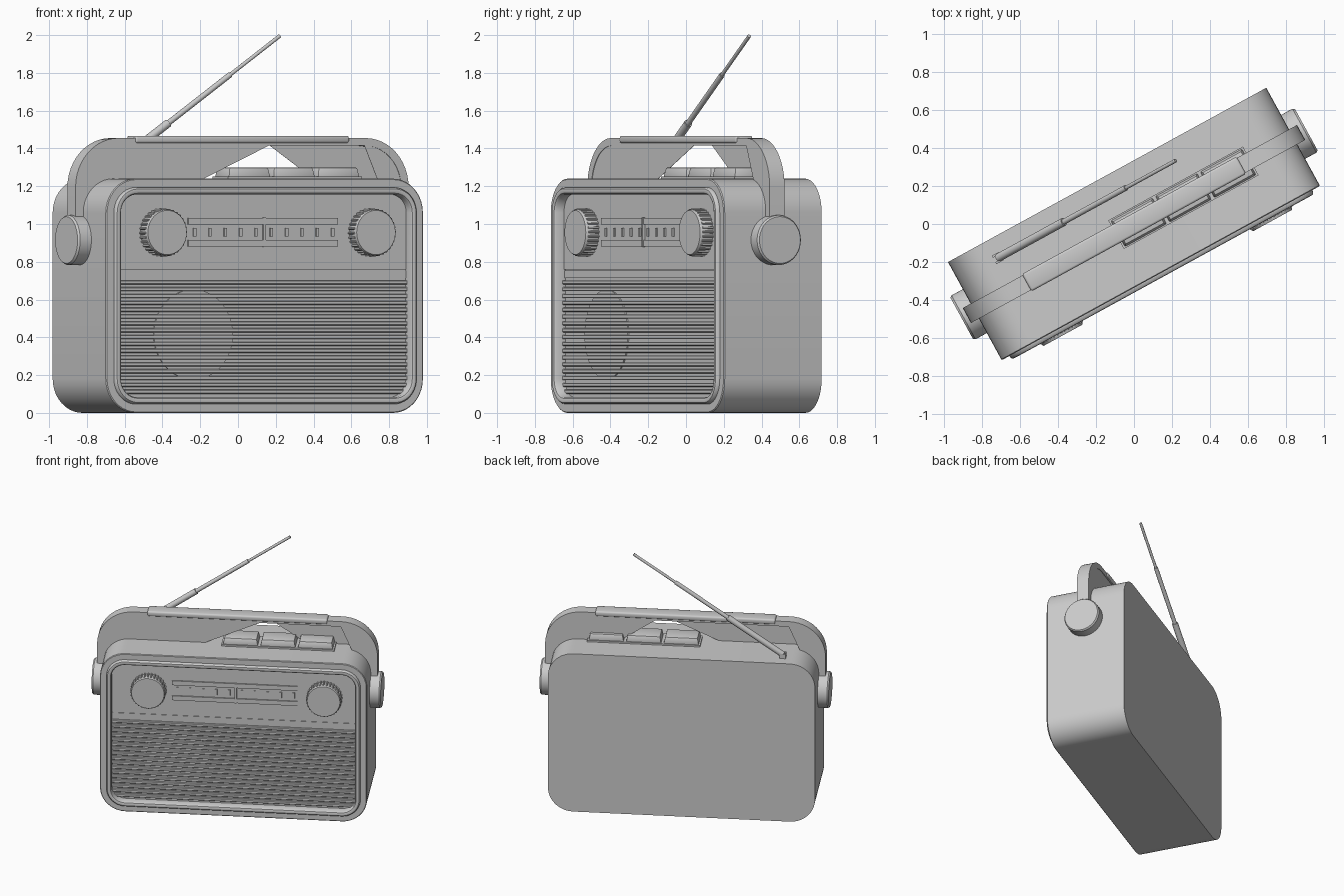
import bpy, bmesh
from math import pi, sin, cos, radians, atan2
from mathutils import Vector, Matrix

if "Cube" in bpy.data.objects:
    bpy.data.objects.remove(bpy.data.objects["Cube"])

TURN = radians(28.7)   # whole radio is turned about z; parts are built square-on


def finish(name, bm, smooth=True, recalc=True):
    if recalc:
        bmesh.ops.recalc_face_normals(bm, faces=bm.faces[:])
    me = bpy.data.meshes.new(name)
    bm.to_mesh(me)
    bm.free()
    ob = bpy.data.objects.new(name, me)
    bpy.context.collection.objects.link(ob)
    ob.rotation_euler.z = TURN
    if smooth:
        bpy.ops.object.select_all(action='DESELECT')
        ob.select_set(True)
        bpy.context.view_layer.objects.active = ob
        bpy.ops.object.shade_smooth_by_angle(angle=radians(35))
    return ob


def box(name, x0, x1, y0, y1, z0, z1, bevel=0.0, seg=2, taper=0.0):
    bm = bmesh.new()
    bmesh.ops.create_cube(bm, size=1)
    for v in bm.verts:
        t = taper if v.co.z > 0 else 0
        v.co = Vector(((x0 + x1) / 2 + v.co.x * (x1 - x0 - 2 * t),
                       (y0 + y1) / 2 + v.co.y * (y1 - y0 - 2 * t),
                       (z0 + z1) / 2 + v.co.z * (z1 - z0)))
    if bevel:
        bmesh.ops.bevel(bm, geom=bm.edges[:], offset=bevel, segments=seg,
                        profile=0.5, affect='EDGES')
    return finish(name, bm, bool(bevel))


def skin(name, loops, close=True):
    """Bridge equal-length loops of points and cap both ends."""
    bm = bmesh.new()
    rows = [[bm.verts.new(p) for p in lp] for lp in loops]
    n = len(rows[0])
    for a, b in zip(rows, rows[1:]):
        for i in range(n):
            j = (i + 1) % n
            bm.faces.new((a[i], a[j], b[j], b[i]))
    if close:
        bm.faces.new(rows[0])
        bm.faces.new(rows[-1])
    return finish(name, bm)


def ring(c, r, axis, at, n=48, teeth=0):
    pts = []
    for i in range(n):
        a = 2 * pi * i / n
        q = r - (0.01 if teeth and i % 4 > 1 else 0)
        p, s = q * cos(a), q * sin(a)
        pts.append((c[0] + p, at, c[1] + s) if axis == 'y' else (at, c[0] + p, c[1] + s))
    return pts


def turned(name, c, axis, steps, n=48):
    return skin(name, [ring(c, r, axis, at, n) for r, at in steps])


# ---- cabinet: rounded box with raised bezel and recessed front
W, H, R = 0.957, 1.24, 0.18


def rounded(inset, y, k=10):
    r, pts = R - inset, []
    for q, (sx, sz) in enumerate([(1, 1), (-1, 1), (-1, -1), (1, -1)]):
        for i in range(k + 1):
            a = pi / 2 * (q + i / k)
            pts.append((sx * (W - R) + r * cos(a), y, H / 2 + sz * (H / 2 - R) + r * sin(a)))
    return pts


skin("cabinet", [rounded(i, y) for i, y in [
    (0, .295), (0, -.29), (.005, -.295), (.046, -.295), (.048, -.308), (.055, -.316),
    (.066, -.318), (.077, -.314), (.083, -.305), (.083, -.25)]])

# ---- front panel, grille slats and speaker
box("dial_panel", -.885, .885, -.258, -.245, .76, 1.168)
box("grille_top_rail", -.875, .875, -.254, -.245, .715, .755)
for i in range(17):
    z = .112 + i * .0362
    half = .88 if i else .86
    box(f"grille_slat_{i + 1}", -half, half, -.268, -.245, z - .011, z + .011, .004, 1)
turned("speaker_disc", (-.41, .415), 'y', [(.238, -.245), (.238, -.258)], 64)

# ---- tuning dial
for n, z in (("upper", 1.015), ("lower", .897)):
    box(f"scale_bar_{n}", -.445, .456, -.268, -.255, z - .017, z + .017)
for i in range(10):
    x = -.405 + i * .0925
    box(f"scale_tick_{i + 1}", x - .008, x + .008, -.266, -.255, .935, .98)
box("dial_pointer", .006, .02, -.272, -.255, .878, 1.034)

# ---- fluted knobs
for n, x in (("left", -.61), ("right", .65)):
    c = (x, .955)
    skin(f"{n}_knob_grip", [ring(c, .127, 'y', y, 128, 1) for y in (-.25, -.322)])
    turned(f"{n}_knob_cap", c, 'y', [(.119, -.25), (.122, -.326), (.117, -.335)], 64)

# ---- push buttons on top
box("button_base", -.11, .70, -.09, .082, 1.23, 1.252)
for i in range(3):
    x = -.10 + i * .269
    box(f"push_button_{i + 1}", x, x + .252, -.083, .075, 1.25, 1.298, .006, 2, .01)

# ---- carrying handle: arch band with side webs
D, Z0 = .045, .915


def arch(half, top, r, k=12):
    pts = [(half, Z0)]
    pts += [(half - r + r * cos(pi / 2 * i / k), top - r + r * sin(pi / 2 * i / k)) for i in range(k + 1)]
    return pts + [(-x, z) for x, z in reversed(pts)]


outer, inner = arch(1.005, 1.455, .26), arch(.96, 1.415, .22)
bm = bmesh.new()
rows = [[bm.verts.new((x, y, z)) for x, z in pts]
        for pts, y in ((outer, -D), (outer, D), (inner, D), (inner, -D))]
for k in range(4):
    a, b = rows[k], rows[(k + 1) % 4]
    for i in range(len(a) - 1):
        bm.faces.new((a[i], a[i + 1], b[i + 1], b[i]))
for i in (0, -1):
    bm.faces.new([r[i] for r in rows])
finish("carry_handle", bm)

# webs leave a triangular opening below the grip
for n, y, apex, side in (("front", -D + .003, .17, -1), ("back", D - .003, .21, 1)):
    bm = bmesh.new()
    pts = [(side * .96, Z0), (apex, 1.418)] + \
          [(side * x, z) for x, z in reversed(inner[:14])
           if True]
    bm.faces.new([bm.verts.new((x, y, z)) for x, z in pts])
    bmesh.ops.triangulate(bm, faces=bm.faces[:])
    # sliver on the other arm, as far as the end of its curve
    far = [(-side * .96, Z0)] + [(-side * x, z) for x, z in inner[1:14]]
    bm.faces.new([bm.verts.new((x, y, z)) for x, z in far])
    bmesh.ops.triangulate(bm, faces=[f for f in bm.faces if len(f.verts) > 3])
    bmesh.ops.solidify(bm, geom=bm.faces[:], thickness=.002)
    finish(f"handle_web_{n}", bm, False)

box("handle_grip", -.645, .645, -.052, .052, 1.428, 1.467, .012, 3)
for n, s in (("left", -1), ("right", 1)):
    turned(f"{n}_handle_pivot", (0, Z0), 'x',
           [(.132, s * .95), (.132, s * 1.025), (.124, s * 1.036)])

# ---- telescopic antenna
a, b = Vector((-.715, .188, 1.262)), Vector((.354, .188, 1.995))
aim = (b - a).to_track_quat('Z', 'Y').to_matrix().to_4x4()
for i, (t0, t1, r) in enumerate([(0, .37, .022), (.36, .72, .015), (.71, 1, .010)]):
    bm = bmesh.new()
    bmesh.ops.create_cone(bm, cap_ends=True, segments=20, radius1=r, radius2=r,
                          depth=(b - a).length * (t1 - t0),
                          matrix=Matrix.Translation(a.lerp(b, (t0 + t1) / 2)) @ aim)
    finish(f"antenna_section_{i + 1}", bm)
for s in (-1, 1):
    y = .188 + s * .019
    box(f"antenna_bracket_{'front' if s < 0 else 'back'}", -.738, -.695, y - .006, y + .006, 1.20, 1.275)
